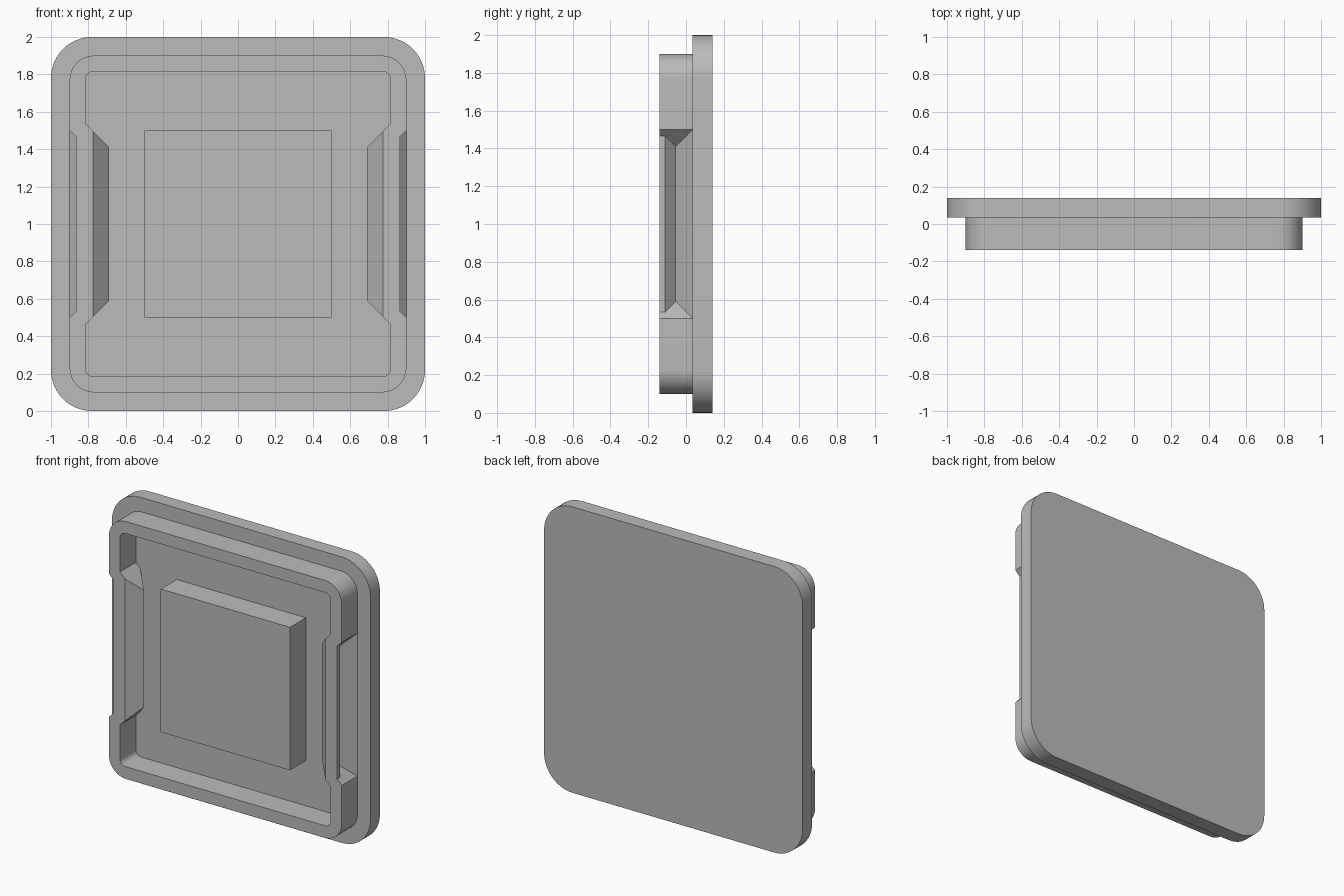
import bpy, bmesh, math

cube = bpy.data.objects.get("Cube")
if cube:
    bpy.data.objects.remove(cube, do_unlink=True)

grey = bpy.data.materials.new("light grey")
grey.use_nodes = True
COLOUR = (0.5, 0.5, 0.5, 1)
grey.diffuse_color = COLOUR
grey.node_tree.nodes["Principled BSDF"].inputs["Base Color"].default_value = COLOUR

MID = 1.0            # height of the centre
FRONT, FLOOR, BACK = -0.14, 0.035, 0.14


def loft(name, first, second):
    """Solid between two matching point loops."""
    bm = bmesh.new()
    a = [bm.verts.new(p) for p in first]
    b = [bm.verts.new(p) for p in second]
    bm.faces.new(a)
    bm.faces.new(b[::-1])
    for i in range(len(a)):
        j = (i + 1) % len(a)
        bm.faces.new((a[j], a[i], b[i], b[j]))
    bmesh.ops.recalc_face_normals(bm, faces=bm.faces)
    mesh = bpy.data.meshes.new(name)
    bm.to_mesh(mesh)
    bm.free()
    mesh.materials.append(grey)
    ob = bpy.data.objects.new(name, mesh)
    bpy.context.collection.objects.link(ob)
    return ob


def rounded_slab(name, half, radius, y0, y1, steps=12):
    """Square slab with rounded corners, running from y0 to y1."""
    outline = []
    for corner in range(4):
        mid = math.radians(45 + 90 * corner)
        cx = math.copysign(half - radius, math.cos(mid))
        cz = math.copysign(half - radius, math.sin(mid))
        for k in range(steps + 1):
            a = math.radians(90 * (corner + k / steps))
            outline.append((cx + radius * math.cos(a), MID + cz + radius * math.sin(a)))
    return loft(name, [(x, y0, z) for x, z in outline], [(x, y1, z) for x, z in outline])


def tapered_bar(name, profile, inset, side):
    """Upright bar of an (x, y) profile whose ends are mitred at 45 degrees."""
    return loft(name,
                [(side * x, y, MID - (x - inset)) for x, y in profile],
                [(side * x, y, MID + (x - inset)) for x, y in profile])


def cut(target, cutter):
    mod = target.modifiers.new("cut", "BOOLEAN")
    mod.operation = "DIFFERENCE"
    mod.solver = "EXACT"
    mod.object = cutter
    bpy.ops.object.select_all(action="DESELECT")
    bpy.context.view_layer.objects.active = target
    target.select_set(True)
    bpy.ops.object.modifier_apply(modifier=mod.name)
    bpy.data.objects.remove(cutter, do_unlink=True)


# Back plate, raised rim and central block
plate = rounded_slab("back_plate", 1.0, 0.22, FLOOR, BACK)
rim = rounded_slab("rim", 0.9, 0.13, FRONT, FLOOR)
block = loft("centre_block",
             [(x, FRONT, MID + z) for x, z in ((-.5, -.5), (.5, -.5), (.5, .5), (-.5, .5))],
             [(x, FLOOR, MID + z) for x, z in ((-.5, -.5), (.5, -.5), (.5, .5), (-.5, .5))])

# Hollow of the rim, leaving an inward ridge on each side
ridge = [(0.85, 0.1), (0.78, 0.1), (0.78, FLOOR), (0.69, -0.055),
         (0.775, FRONT), (0.775, -0.3), (0.85, -0.3)]
hollow = rounded_slab("hollow", 0.815, 0.04, -0.2, 0.06, 6)
for side in (-1, 1):
    cut(hollow, tapered_bar("ridge", ridge, 0.28, side))
cut(rim, hollow)

# Finger groove on the outside of each side
groove = [(0.95, 0.06), (0.925, 0.06), (0.81, -0.055),
          (0.865, -0.11), (0.865, -0.2), (0.95, -0.2)]
for side in (-1, 1):
    cut(rim, tapered_bar("groove", groove, 0.4, side))

# Smooth rounded corners, keep hard edges
bpy.ops.object.select_all(action="DESELECT")
for ob in (plate, rim):
    ob.select_set(True)
bpy.context.view_layer.objects.active = rim
bpy.ops.object.shade_smooth_by_angle(angle=math.radians(30))
